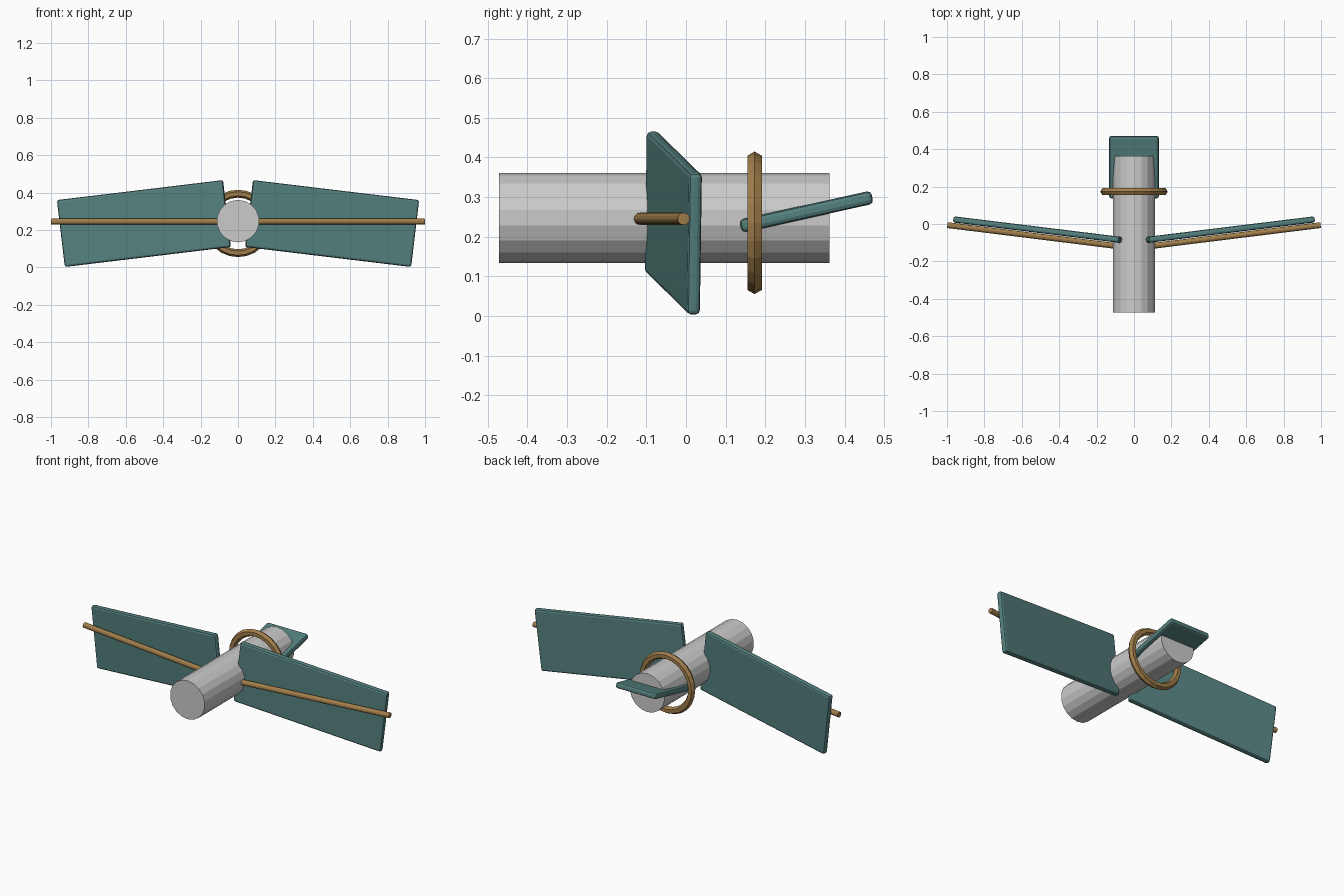
import bpy
from math import radians, pi
from mathutils import Vector

if "Cube" in bpy.data.objects:
    bpy.data.objects.remove(bpy.data.objects["Cube"])


def material(name, color):
    m = bpy.data.materials.new(name)
    m.diffuse_color = (*color, 1)
    m.use_nodes = True
    m.node_tree.nodes["Principled BSDF"].inputs["Base Color"].default_value = m.diffuse_color
    return m


teal = material("teal_panel", (0.09, 0.22, 0.21))
bronze = material("bronze", (0.36, 0.21, 0.07))


def finish(name, mat=None):
    ob = bpy.context.object
    ob.name = name
    if mat:
        ob.data.materials.append(mat)
    return ob


def panel(name, loc, size, rot):
    bpy.ops.mesh.primitive_cube_add(size=1, location=loc)
    ob = finish(name, teal)
    ob.scale = size
    bpy.ops.object.transform_apply(location=False, rotation=False, scale=True)
    ob.rotation_euler = rot
    bev = ob.modifiers.new("rounded_edges", 'BEVEL')
    bev.width = 0.011
    bev.segments = 2
    return ob


def rod(name, a, b, radius):
    a, b = Vector(a), Vector(b)
    bpy.ops.mesh.primitive_cylinder_add(vertices=12, radius=radius,
                                        depth=(b - a).length, location=(a + b) / 2)
    ob = finish(name, bronze)
    ob.rotation_euler = (b - a).to_track_quat('Z', 'Y').to_euler()
    return ob


# Body tube along y
bpy.ops.mesh.primitive_cylinder_add(vertices=18, radius=0.1135, depth=0.835,
                                    location=(0, -0.055, 0.2475), rotation=(pi / 2, 0, 0))
finish("body")

# Swept wings, each with a spar along its front
for side, s in (("right", 1), ("left", -1)):
    panel(f"{side}_wing", (s * 0.503, -0.032, 0.2345), (0.9, 0.033, 0.36),
          (0, s * radians(6.8), s * radians(7)))
    rod(f"{side}_spar", (s * 0.06, -0.122, 0.245), (s * 0.998, -0.006, 0.245), 0.0155)

# Ring around the rear of the body
bpy.ops.mesh.primitive_torus_add(major_radius=0.159, minor_radius=0.021, major_segments=24,
                                 minor_segments=6, location=(0, 0.173, 0.235),
                                 rotation=(pi / 2, 0, 0))
finish("ring", bronze)

# Upturned tail plate
panel("tail_plate", (0, 0.304, 0.263), (0.265, 0.034, 0.34), (0, 0, 0))
tail = bpy.context.object
tail.rotation_euler = (radians(-77.5), 0, 0)
